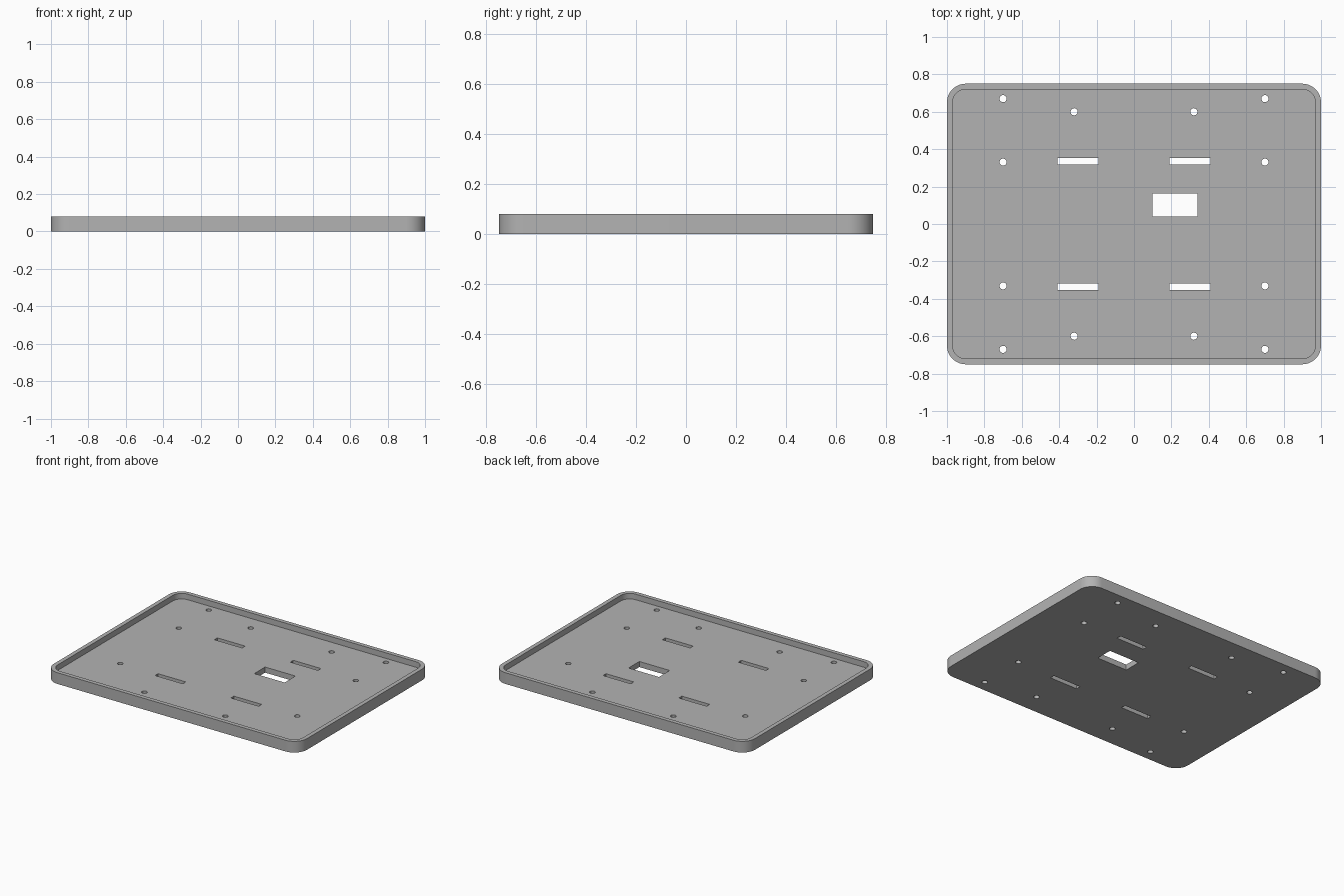
import bpy
import bmesh
from math import cos, sin, pi, radians

if "Cube" in bpy.data.objects:
    bpy.data.objects.remove(bpy.data.objects["Cube"], do_unlink=True)

HEIGHT, FLOOR = 0.08, 0.04
HALF_X, HALF_Y, CORNER, RIM = 1.0, 0.75, 0.10, 0.03

grey = bpy.data.materials.new("plain grey")
grey.use_nodes = True
colour = (0.45, 0.45, 0.45, 1)
grey.diffuse_color = colour
grey.node_tree.nodes["Principled BSDF"].inputs["Base Color"].default_value = colour


def rounded_outline(hx, hy, r, steps=12):
    """Counter-clockwise outline of a rectangle with round corners."""
    pts = []
    for i, (sx, sy) in enumerate([(1, 1), (-1, 1), (-1, -1), (1, -1)]):
        for k in range(steps + 1):
            a = (i + k / steps) * pi / 2
            pts.append((sx * (hx - r) + r * cos(a), sy * (hy - r) + r * sin(a)))
    return pts


def rectangle(cx, cy, w, h):
    return [(cx + sx * w / 2, cy + sy * h / 2)
            for sx, sy in [(1, 1), (-1, 1), (-1, -1), (1, -1)]]


def circle(cx, cy, r, sides=24):
    return [(cx + r * cos(2 * pi * k / sides), cy + r * sin(2 * pi * k / sides))
            for k in range(sides)]


def prisms(name, outlines, z0, z1):
    """One object holding an upright prism for every outline."""
    bm = bmesh.new()
    for pts in outlines:
        low = [bm.verts.new((x, y, z0)) for x, y in pts]
        high = [bm.verts.new((x, y, z1)) for x, y in pts]
        bm.faces.new(low[::-1])
        bm.faces.new(high)
        for i in range(len(pts)):
            j = (i + 1) % len(pts)
            bm.faces.new((low[i], low[j], high[j], high[i]))
    mesh = bpy.data.meshes.new(name)
    bm.to_mesh(mesh)
    bm.free()
    mesh.materials.append(grey)
    obj = bpy.data.objects.new(name, mesh)
    bpy.context.collection.objects.link(obj)
    return obj


# Solid block with round corners
tray = prisms("tray", [rounded_outline(HALF_X, HALF_Y, CORNER)], 0, HEIGHT)

# Recess that leaves a thin rim
recess = prisms("recess_cutter",
                [rounded_outline(HALF_X - RIM, HALF_Y - RIM, CORNER - RIM)],
                FLOOR, HEIGHT + 0.1)

# Screw holes and strap slots, mirrored in both directions, and one cable window
openings = [rectangle(0.22, 0.102, 0.24, 0.122)]
for sx in (-1, 1):
    for sy in (-1, 1):
        for x, y in [(0.70, 0.67), (0.32, 0.60), (0.70, 0.331)]:
            openings.append(circle(sx * x, sy * y, 0.019))
        openings.append(rectangle(sx * 0.30, sy * 0.335, 0.22, 0.034))
holes = prisms("hole_cutter", openings, -0.1, HEIGHT + 0.1)

# Cut the block, then discard the cutters
bpy.ops.object.select_all(action="DESELECT")
bpy.context.view_layer.objects.active = tray
tray.select_set(True)
for cutter in (recess, holes):
    cutter.hide_render = True
    mod = tray.modifiers.new("cut", "BOOLEAN")
    mod.operation = "DIFFERENCE"
    mod.solver = "EXACT"
    mod.object = cutter
    bpy.ops.object.modifier_apply(modifier=mod.name)
    bpy.data.objects.remove(cutter, do_unlink=True)

bpy.ops.object.shade_smooth_by_angle(angle=radians(30))
